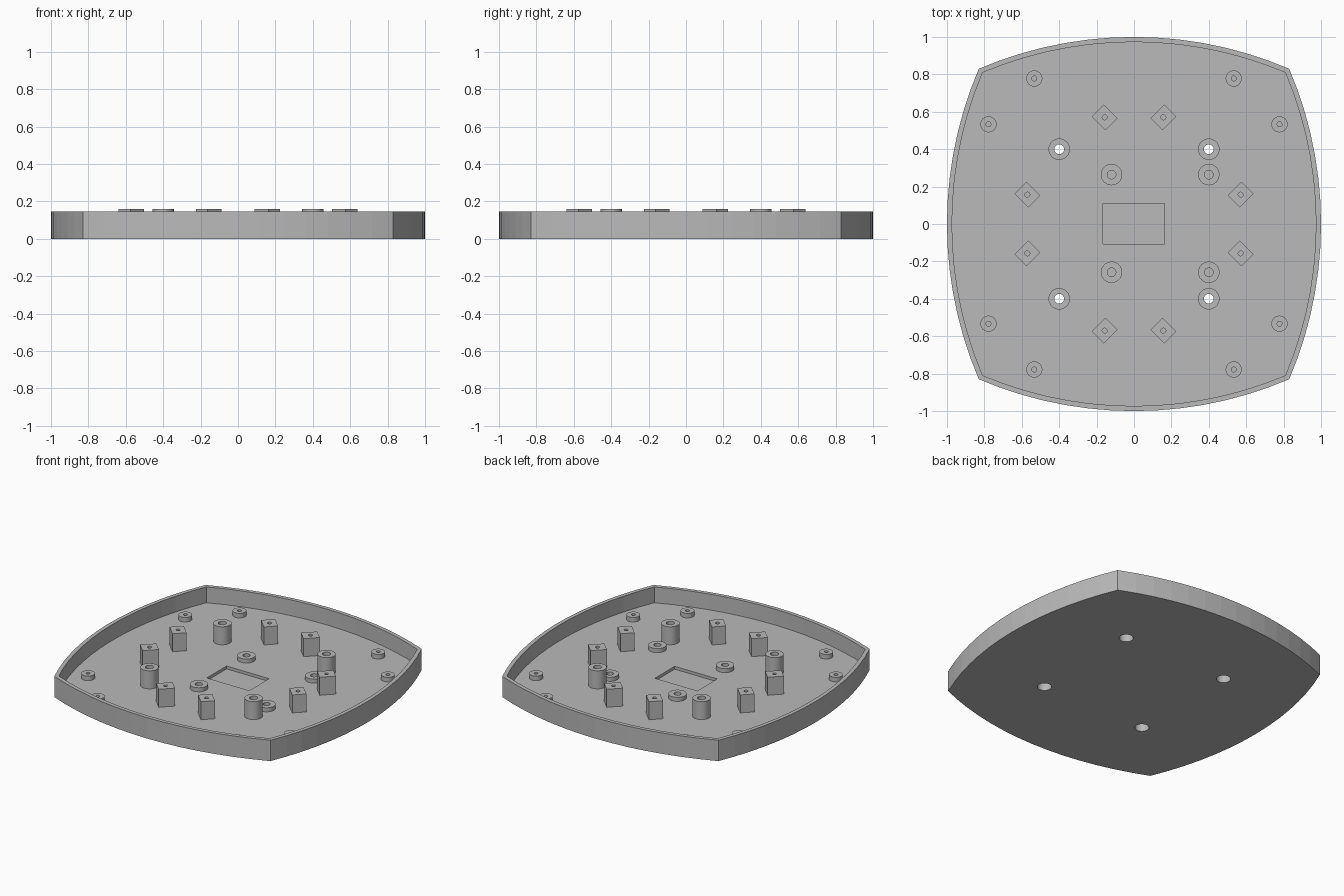
import bpy, bmesh
from math import acos, cos, sin, pi, radians, sqrt
from mathutils import Matrix

cube = bpy.data.objects.get("Cube")
if cube:
    bpy.data.objects.remove(cube, do_unlink=True)

SWEEP_R = 2.11      # radius of each bowed side
WALL = 0.027
FLOOR = 0.035
RIM = 0.145
POST_TOP = 0.16

grey = bpy.data.materials.new("plastic_grey")
grey.use_nodes = True
colour = (0.49, 0.49, 0.49, 1)
grey.diffuse_color = colour
grey.node_tree.nodes["Principled BSDF"].inputs["Base Color"].default_value = colour


def finish(bm, name, smooth=False):
    bmesh.ops.recalc_face_normals(bm, faces=bm.faces)
    mesh = bpy.data.meshes.new(name)
    bm.to_mesh(mesh)
    bm.free()
    mesh.materials.append(grey)
    if smooth:
        mesh.shade_smooth()
        mesh.set_sharp_from_angle(angle=radians(35))
    obj = bpy.data.objects.new(name, mesh)
    bpy.context.collection.objects.link(obj)
    return obj


def prism(name, points, low, high, matrix=None):
    """Extrude a flat outline from low to high."""
    bm = bmesh.new()
    base = bm.faces.new([bm.verts.new((x, y, low)) for x, y in points])
    top = bmesh.ops.extrude_face_region(bm, geom=[base])["geom"]
    bmesh.ops.translate(bm, vec=(0, 0, high - low),
                        verts=[g for g in top if isinstance(g, bmesh.types.BMVert)])
    if matrix:
        bm.transform(matrix)
    return finish(bm, name)


def circle(r, cx=0, cy=0, n=48):
    return [(cx + r * cos(2 * pi * i / n), cy + r * sin(2 * pi * i / n)) for i in range(n)]


def bowed_square(radius, n=14):
    """Four arcs that meet in sharp corners."""
    d = SWEEP_R - 1
    half = acos(d / (radius * sqrt(2))) - pi / 4
    points = []
    for side in range(4):
        c, s = round(cos(side * pi / 2)), round(sin(side * pi / 2))
        for i in range(n):
            a = -half + 2 * half * i / n
            x, y = radius * cos(a) - d, radius * sin(a)
            points.append((x * c - y * s, x * s + y * c))
    return points


def rectangle(a, b, n=48):
    """Half sizes a and b, sampled at the same angles as circle()."""
    points = []
    for x, y in circle(1, n=n):
        m = max(abs(x), abs(y))
        points.append((a * x / m, b * y / m))
    return points


def hollow(name, rings, x, y, turn=0):
    """Skin a closed chain of (outline, height) rings into a holed post."""
    bm = bmesh.new()
    loops = [[bm.verts.new((px, py, z)) for px, py in pts] for pts, z in rings]
    for k, a in enumerate(loops):
        b = loops[(k + 1) % len(loops)]
        for i in range(len(a)):
            j = (i + 1) % len(a)
            bm.faces.new((a[i], a[j], b[j], b[i]))
    bm.transform(Matrix.Translation((x, y, 0)) @ Matrix.Rotation(turn, 4, "Z"))
    return finish(bm, name, smooth=True)


def ring_post(name, outer, inner, top, x, y, turn=0):
    return hollow(name, [(inner, FLOOR - 0.003), (outer, FLOOR - 0.003),
                         (outer, top), (inner, top)], x, y, turn)


SIGNS = [(sx, sy) for sx in (-1, 1) for sy in (-1, 1)]

# Tray shell: bowed block with cavity, shallow recess, cable notch and screw holes
tray = prism("tray", bowed_square(SWEEP_R), 0, RIM)
cutters = [prism("cavity_cutter", bowed_square(SWEEP_R - WALL), FLOOR, 0.3),
           prism("recess_cutter", [(-0.165, -0.107), (0.162, -0.107),
                                   (0.162, 0.11), (-0.165, 0.11)], 0.015, 0.1)]
notch_r, notch_z = 0.036, 0.088
notch = [(notch_r * cos(pi + pi * i / 16), notch_z + notch_r * sin(pi + pi * i / 16))
         for i in range(17)] + [(notch_r, 0.3), (-notch_r, 0.3)]
to_side = Matrix(((0, 0, 1, 0), (1, 0, 0, 0), (0, 1, 0, 0), (0, 0, 0, 1)))
cutters.append(prism("notch_cutter", notch, -1.1, -0.9, to_side))
for sx, sy in SIGNS:
    cutters.append(prism("bore_cutter", circle(0.045, 0.4 * sx, 0.4 * sy), -0.1, 0.1))

for cutter in cutters:
    cutter.hide_render = True
    mod = tray.modifiers.new(cutter.name, "BOOLEAN")
    mod.operation = "DIFFERENCE"
    mod.solver = "EXACT"
    mod.object = cutter
bpy.context.view_layer.update()
cut = bpy.data.meshes.new_from_object(
    tray.evaluated_get(bpy.context.evaluated_depsgraph_get()))
tray.modifiers.clear()
tray.data = cut
for cutter in cutters:
    bpy.data.objects.remove(cutter, do_unlink=True)

for sx, sy in SIGNS:
    # Tall screw standoffs, counterbored from below
    wide, body, narrow = circle(0.045), circle(0.057), circle(0.026)
    hollow("screw_standoff", [(wide, FLOOR), (body, FLOOR), (body, POST_TOP),
                              (narrow, POST_TOP), (narrow, 0.11), (wide, 0.11)],
           0.4 * sx, 0.4 * sy)
    # Square posts and small rim bosses, in pairs about each diagonal
    for x, y in ((0.157, 0.57), (0.57, 0.157)):
        ring_post("square_post", rectangle(0.052, 0.045), circle(0.013),
                  POST_TOP, x * sx, y * sy, sx * sy * pi / 4)
    for x, y in ((0.533, 0.778), (0.778, 0.533)):
        ring_post("rim_boss", circle(0.043), circle(0.013),
                  FLOOR + 0.032, x * sx, y * sy)
    # Low board bosses
    ring_post("board_boss", circle(0.057), circle(0.023), FLOOR + 0.028,
              0.14 + 0.26 * sx, 0.003 + 0.261 * sy)
